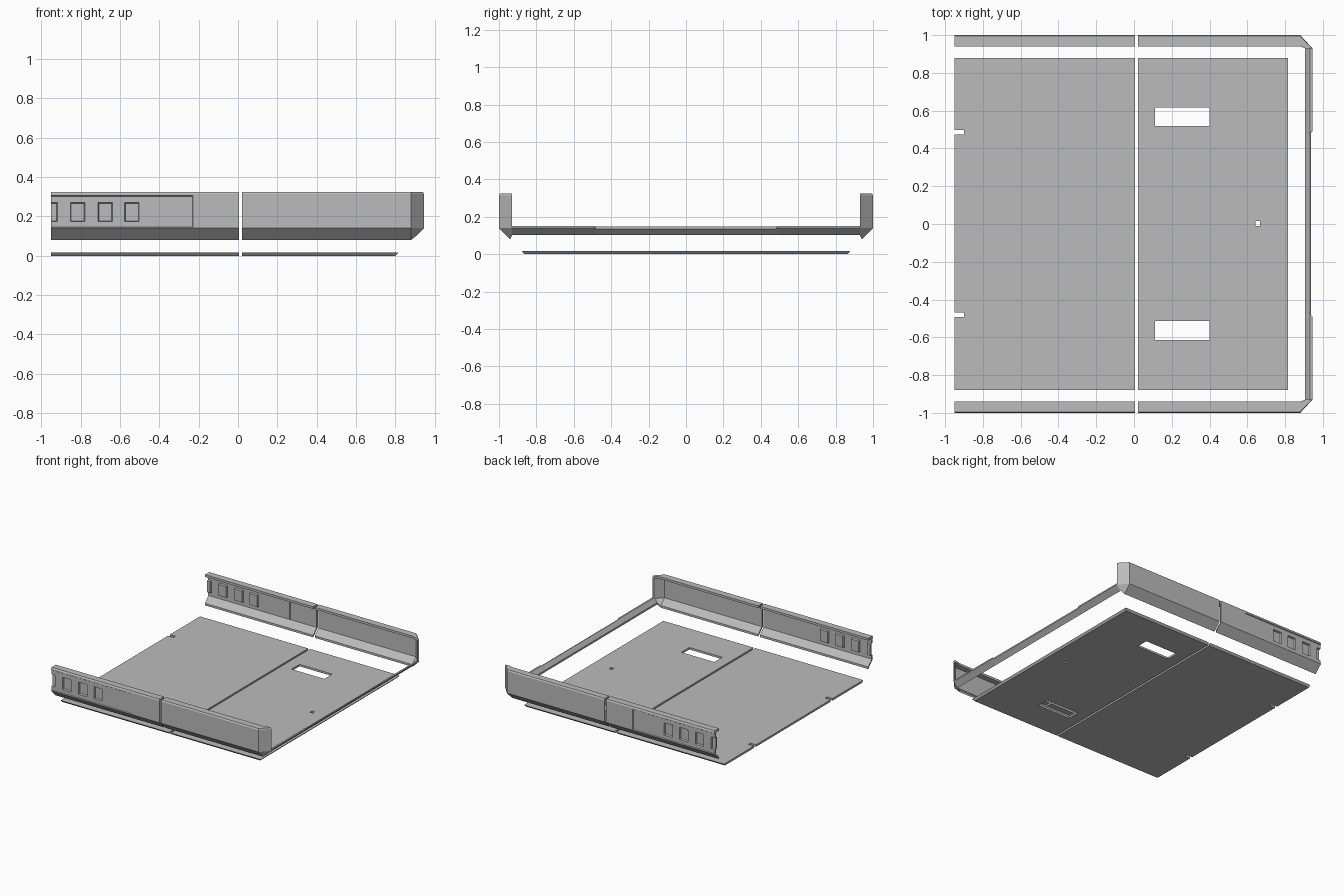
import bpy, bmesh
from mathutils import Matrix

cube = bpy.data.objects.get("Cube")
if cube:
    bpy.data.objects.remove(cube, do_unlink=True)

grey = bpy.data.materials.new("plain grey")
grey.use_nodes = True
colour = (0.5, 0.5, 0.5, 1)
grey.diffuse_color = colour
grey.node_tree.nodes["Principled BSDF"].inputs["Base Color"].default_value = colour


def finish(name, bm):
    bmesh.ops.recalc_face_normals(bm, faces=bm.faces[:])
    mesh = bpy.data.meshes.new(name)
    bm.to_mesh(mesh)
    bm.free()
    mesh.materials.append(grey)
    obj = bpy.data.objects.new(name, mesh)
    bpy.context.collection.objects.link(obj)
    return obj


def loft(name, rings):
    """Skin a row of closed cross-sections and cap both ends."""
    bm = bmesh.new()
    loops = [[bm.verts.new(p) for p in ring] for ring in rings]
    n = len(loops[0])
    for a, b in zip(loops, loops[1:]):
        for i in range(n):
            j = (i + 1) % n
            bm.faces.new((a[i], a[j], b[j], b[i]))
    bm.faces.new(loops[0])
    bm.faces.new(loops[-1])
    return finish(name, bm)


def apply(obj, kind, **settings):
    mod = obj.modifiers.new(kind.title(), kind)
    for key, value in settings.items():
        setattr(mod, key, value)
    bpy.context.view_layer.objects.active = obj
    bpy.ops.object.modifier_apply(modifier=mod.name)


def mirror_y(obj):
    apply(obj, 'MIRROR', use_axis=(False, True, False), use_mirror_merge=False)


# Side rail cross-section as (inset from the outer face, height)
WALL = 0.015
SILL, LIP = 0.14, 0.325
windows = [(-0.96, -0.92), (-0.85, -0.78), (-0.71, -0.64), (-0.575, -0.505)]
panel_end = -0.23
E = 0.002                                   # half-width of a pressed step
steps = [0.143, 0.175, 0.268, 0.304]
levels = [z + s for z in steps for s in (-E, E)]


def dent(x, z):
    """Depth of the pressed panel and of its pockets."""
    if x > panel_end or not steps[0] < z < steps[3]:
        return 0
    pocket = steps[1] < z < steps[2] and any(a < x < b for a, b in windows)
    return 0.02 if pocket else 0.006


def rail_profile(x):
    outer = [(dent(x, z), z) for z in [SILL] + levels]
    inner = [(WALL + dent(x, z), z) for z in reversed([SILL + 0.006 - 2 * E] + levels[1:])]
    top = [(0, LIP - 0.01), (0.006, LIP), (0.06, LIP), (0.06, LIP - 0.018),
           (WALL, LIP - 0.018)]
    return outer + top + inner + [(0.06, 0.097), (0.06, 0.08)]


def straight(x):
    return [(x, d - 1, z) for d, z in rail_profile(x)]


# Rear rails with pressed panel and pockets
edges = [e for w in windows for e in w if e > -0.95] + [panel_end]
stations = [-0.95] + [e + s for e in edges for s in (-E, E)] + [0.005]
mirror_y(loft("rear_side_rail", [straight(x) for x in stations]))

# Front rails, turning round the bevelled corner
K = 0.65
corner = [(0.945 - d * K, -0.93, SILL + (z - SILL) * (K if z < SILL else 1))
          for d, z in rail_profile(0.88)]
mirror_y(loft("front_side_rail", [straight(0.02), straight(0.88), corner]))

# Low cross bar joining the two corners, thinner in the middle
end_bar = [(0.905, 0.104), (0.945, 0.14), (0.945, 0.15), (0.932, 0.15), (0.905, 0.118)]
mid_bar = [(0.905, 0.104), (0.938, 0.136), (0.938, 0.147), (0.932, 0.147), (0.905, 0.118)]
sections = [(-0.93, end_bar), (-0.49, end_bar), (-0.485, mid_bar),
            (0.485, mid_bar), (0.49, end_bar), (0.93, end_bar)]
loft("front_cross_bar", [[(x, y, z) for x, z in bar] for y, bar in sections])


# Floor panels with bevelled outer edges
def floor(name, x0, x1, bevel_end, holes):
    def ring(z, s):
        end, y = x1 - s * bevel_end, 0.878 - s
        return [(x0, -y, z), (end, -y, z), (end, y, z), (x0, y, z)]
    obj = loft(name, [ring(0, 0.014), ring(0.016, 0)])
    bm = bmesh.new()
    for x, y, w, h in holes:
        bmesh.ops.create_cube(bm, size=1, matrix=Matrix.Translation((x, y, 0))
                              @ Matrix.Diagonal((w, h, 0.2, 1)))
    cutter = finish(name + "_cutter", bm)
    cutter.hide_render = True
    apply(obj, 'BOOLEAN', object=cutter, operation='DIFFERENCE', solver='EXACT')
    bpy.data.objects.remove(cutter, do_unlink=True)


floor("rear_floor", -0.95, 0.005, 0,
      [(-0.95, y, 0.1, 0.024) for y in (-0.48, 0.486)])
floor("front_floor", 0.02, 0.815, 1,
      [(0.255, y, 0.29, 0.1) for y in (-0.563, 0.568)] + [(0.655, 0.003, 0.025, 0.025)])
